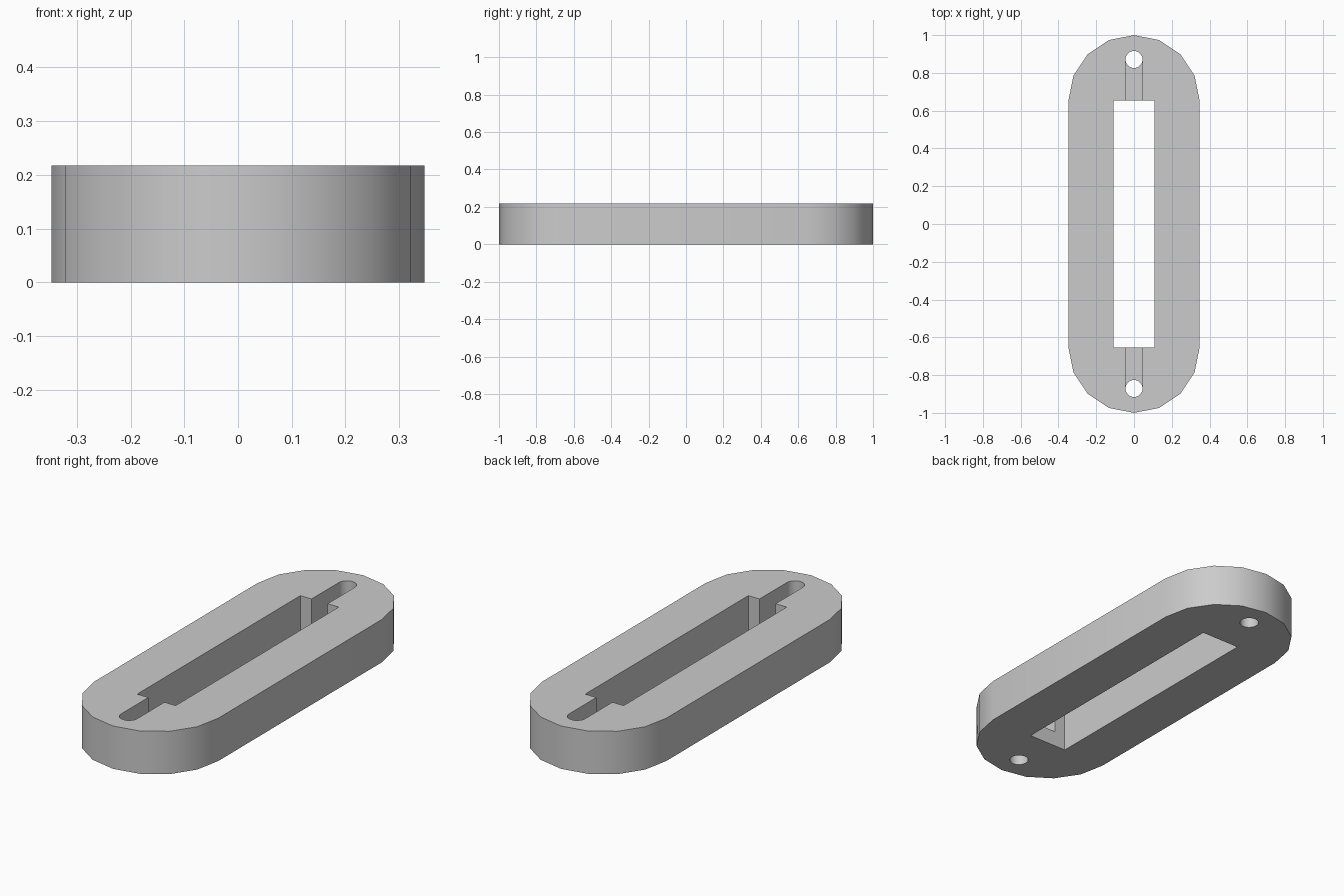
import bpy, bmesh, math

if "Cube" in bpy.data.objects:
    bpy.data.objects.remove(bpy.data.objects["Cube"])

HEIGHT = 0.217
END_Y = 0.653      # where the straight sides meet the rounded ends
HOLE_Y = 0.871
HOLE_R = 0.045

grey = bpy.data.materials.new("plain grey")
grey.use_nodes = True
colour = (0.6, 0.6, 0.6, 1)
grey.diffuse_color = colour
grey.node_tree.nodes["Principled BSDF"].inputs["Base Color"].default_value = colour


def capsule(radius, half_length, steps, y=0):
    """Outline with a half circle at each end; zero length gives a circle."""
    points = []
    for side in (0, 1):
        for i in range(steps + 1):
            if half_length == 0 and i == steps:
                continue
            a = math.pi * (side + i / steps)
            shift = half_length if side == 0 else -half_length
            points.append((radius * math.cos(a), y + shift + radius * math.sin(a)))
    return points


def prism(name, outline, z0, z1):
    bm = bmesh.new()
    base = bm.faces.new([bm.verts.new((x, y, z0)) for x, y in outline])
    top = bmesh.ops.extrude_face_region(bm, geom=[base])["geom"]
    verts = [v for v in top if isinstance(v, bmesh.types.BMVert)]
    bmesh.ops.translate(bm, verts=verts, vec=(0, 0, z1 - z0))
    bmesh.ops.recalc_face_normals(bm, faces=bm.faces)
    mesh = bpy.data.meshes.new(name)
    bm.to_mesh(mesh)
    bm.free()
    mesh.materials.append(grey)
    obj = bpy.data.objects.new(name, mesh)
    bpy.context.collection.objects.link(obj)
    return obj


# Rounded plate
plate = prism("slotted_plate", capsule(1 - END_Y, END_Y, 8), 0, HEIGHT)

# Central slot, shallow channel joining the holes, and the two through holes
slot = [(-0.108, -END_Y), (0.108, -END_Y), (0.108, END_Y), (-0.108, END_Y)]
cutters = [
    prism("slot_cutter", slot, -0.1, 0.4),
    prism("channel_cutter", capsule(HOLE_R, HOLE_Y, 16), 0.08, 0.4),
]
for y in (HOLE_Y, -HOLE_Y):
    cutters.append(prism("hole_cutter", capsule(HOLE_R, 0, 16, y), -0.1, 0.3))

bpy.context.view_layer.objects.active = plate
for cutter in cutters:
    cutter.hide_render = True
    cut = plate.modifiers.new("cut", 'BOOLEAN')
    cut.operation = 'DIFFERENCE'
    cut.solver = 'EXACT'
    cut.object = cutter
    bpy.ops.object.modifier_apply(modifier=cut.name)
    bpy.data.objects.remove(cutter)

# Smooth round walls, crisp corners
for obj in bpy.context.selected_objects:
    obj.select_set(False)
plate.select_set(True)
bpy.ops.object.shade_smooth_by_angle(angle=math.radians(30))
